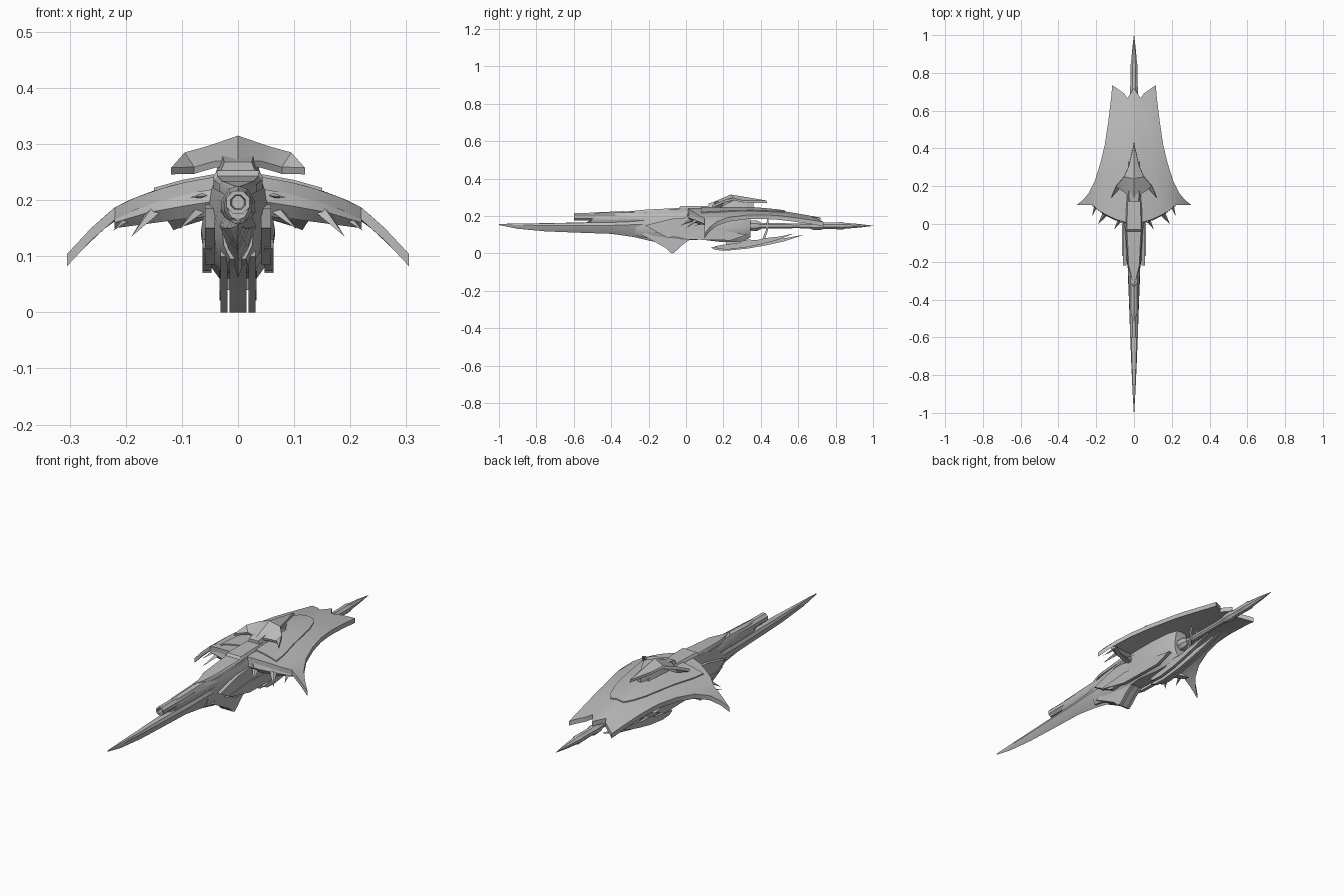
import bpy, bmesh, math
from mathutils import Vector

if "Cube" in bpy.data.objects:
    bpy.data.objects.remove(bpy.data.objects["Cube"])

grey = bpy.data.materials.new("plain_grey")
grey.diffuse_color = (0.5, 0.5, 0.5, 1)
grey.use_nodes = True
grey.node_tree.nodes["Principled BSDF"].inputs["Base Color"].default_value = grey.diffuse_color


def add(name, verts, faces):
    me = bpy.data.meshes.new(name)
    me.from_pydata([tuple(v) for v in verts], [], faces)
    bm = bmesh.new()
    bm.from_mesh(me)
    bmesh.ops.remove_doubles(bm, verts=bm.verts, dist=0.0004)
    bmesh.ops.recalc_face_normals(bm, faces=bm.faces)
    bm.to_mesh(me)
    bm.free()
    me.materials.append(grey)
    ob = bpy.data.objects.new(name, me)
    bpy.context.collection.objects.link(ob)
    return ob


def skin(name, rings, cap=True):
    """Join equal rings of points into a tube."""
    n = len(rings[0])
    verts = [p for r in rings for p in r]
    faces = [(i * n + j, i * n + (j + 1) % n, (i + 1) * n + (j + 1) % n, (i + 1) * n + j)
             for i in range(len(rings) - 1) for j in range(n)]
    if cap:
        faces += [tuple(range(n)), tuple(range(len(verts) - n, len(verts)))]
    return add(name, verts, faces)


def loft(name, half, stations, sweep=0):
    """Symmetric section lofted through stations (y, half width, top, bottom)."""
    prof = half + [(-x, z) for x, z in reversed(half) if x > 0]
    return skin(name, [[(x * w, y + sweep * abs(x), b + z * (t - b)) for x, z in prof]
                       for y, w, t, b in stations])


def lathe(name, rings, zc, n=8, cap=True):
    return skin(name, [[(r * math.cos(2 * math.pi * (k + .5) / n), y,
                         zc + r * math.sin(2 * math.pi * (k + .5) / n)) for k in range(n)]
                       for y, r in rings], cap)


def sheet(name, verts, faces, off):
    """Half sheet, thickened by an offset and mirrored across x."""
    n = len(verts)
    allv = list(verts) + [tuple(Vector(v) + Vector(off)) for v in verts]
    allf = list(faces) + [tuple(i + n for i in f) for f in faces]
    count = {}
    for f in faces:
        for a, b in zip(f, f[1:] + f[:1]):
            count.setdefault(frozenset((a, b)), []).append((a, b))
    for e in count.values():
        a, b = e[0]
        if len(e) == 1 and max(abs(verts[a][0]), abs(verts[b][0])) > 1e-5:
            allf.append((a, b, b + n, a + n))
    m = len(allv)
    allv += [(-x, y, z) for x, y, z in allv]
    allf += [tuple(i + m for i in f) for f in allf]
    return add(name, allv, allf)


def grid(rows):
    n = len(rows[0])
    return [p for r in rows for p in r], [
        (i * n + j, i * n + j + 1, (i + 1) * n + j + 1, (i + 1) * n + j)
        for i in range(len(rows) - 1) for j in range(n - 1)]


def slab(name, outline, x, hw):
    """Side outline (y, z) given a thickness in x."""
    return skin(name, [[(x + s * hw, y, z) for y, z in outline] for s in (-1, 1)])


def spike(name, base, tip, r):
    base, tip = Vector(base), Vector(tip)
    q = (tip - base).to_track_quat('Z', 'Y')
    ring = [base + q @ Vector((r * math.cos(a), .6 * r * math.sin(a), 0))
            for a in (0, math.pi / 2, math.pi, 3 * math.pi / 2)]
    return add(name, ring + [tip], [(0, 1, 2, 3)] + [(i, (i + 1) % 4, 4) for i in range(4)])


def lerp(table, v):
    for (a, p), (b, q) in zip(table, table[1:]):
        if v <= b:
            return p + (q - p) * max(0, (v - a) / (b - a))
    return table[-1][1]


# long front blade
loft("front_blade", [(0, 1), (.7, .97), (1, .72), (.55, .3), (0, 0)],
     [(-1, .001, .158, .152), (-.9, .007, .16, .132), (-.75, .014, .162, .118),
      (-.6, .02, .165, .112), (-.4, .027, .168, .105), (-.28, .032, .18, .088),
      (-.16, .034, .19, .06), (-.05, .034, .19, .06)])

# barrel with open bore and swept sleeves
lathe("barrel", [(-.56, .012), (-.6, .014), (-.6, .022), (-.55, .022), (-.4, .024), (-.2, .026)], .196)
octo = [(0, 1), (.6, .92), (1, .6), (1, .35), (.6, .08), (0, 0)]
for i, (y, w) in enumerate([(-.535, .024), (-.42, .027), (-.36, .03)]):
    loft(f"barrel_sleeve_{i}", octo,
         [(y, w - .005, .215 + i * .003, .165), (y + .03, w, .219 + i * .003, .158),
          (y + .2, w + .004, .226, .15)], sweep=.035)

# main body
loft("main_body", [(0, 1), (.65, .98), (.8, .85), (1, .42), (.9, .2), (.5, 0), (0, 0)],
     [(-.27, .028, .215, .095), (-.17, .042, .23, .075), (-.03, .055, .244, .07),
      (.08, .066, .247, .074), (.2, .066, .245, .06), (.3, .056, .238, .062),
      (.345, .04, .22, .085)])
loft("top_plate", [(0, 1), (.85, 1), (1, .7), (1, 0), (0, 0)],
     [(-.31, .006, .225, .2), (-.22, .033, .234, .215), (-.04, .043, .243, .22),
      (-.03, .044, .253, .22), (.12, .04, .254, .22), (.33, .03, .252, .22)])
for s in (-1, 1):
    slab("side_plate", [(-.22, .15), (-.08, .185), (.1, .2), (.21, .15), (.08, .1), (-.1, .085)],
         s * .05, .009)
    slab("lower_cheek", [(-.17, .115), (.0, .13), (.2, .12), (.33, .1), (.24, .07), (.0, .075)],
         s * .055, .008)

# keel hooks
keel = [(-.24, .1), (-.16, .058), (-.11, .03), (-.085, .006), (-.07, 0), (-.045, .02),
        (-.02, .045), (.03, .08), (.03, .12), (-.2, .12)]
slab("keel_centre", keel, 0, .015)
for s in (-1, 1):
    slab("keel_side", keel, s * .025, .006)

# broad curved shell
crown = [(0, .247), (.3, .247), (.4, .24), (.5, .23), (.6, .213), (.75, .186)]
drop = [(0, 0), (.05, .007), (.1, .016), (.15, .03), (.19, .045), (.22, .06), (.26, .095), (.305, .143)]
front_y = [(0, .01), (.05, .01), (.1, .025), (.18, .065), (.22, .1), (.27, .1), (.305, .1)]
rear_y = [(0, .72), (.035, .665), (.05, .69), (.115, .735)]
edge = [(0, .305), (.04, .272), (.1, .24), (.2, .208), (.35, .178), (.5, .155), (.7, .136), (.88, .122), (1, .115)]
spans = [0, .16, .31, .45, .6, .72, .86, 1]


def surface(x, y, lift=0):
    return (x, y, lerp(crown, y) - lerp(drop, x) + lift)


rows = []
for t in (0, .04, .1, .2, .35, .5, .6, .7, .8, .9, 1):
    row = []
    for u in spans:
        w = lerp(edge, t)
        y0, y1 = lerp(front_y, .305 * u), lerp(rear_y, .115 * u)
        row.append(surface(w * u, y0 + (y1 - y0) * t))
    rows.append(row)
sheet("shell", *grid(rows), (0, 0, -.022))

# raised inner panel on the shell
panel = [(.08, .15), (.15, .143), (.25, .122), (.35, .104), (.43, .085), (.49, .062), (.53, .036)]
sheet("shell_panel", *grid([[surface(w * u, y, .005) for u in (0, .33, .66, 1)] for y, w in panel]),
      (0, 0, -.012))

# skirt hanging under the front arc
skirt = [(.04, .225, .172), (.1, .212, .166), (.16, .198, .158), (.22, .17, .15)]
sheet("front_skirt", *grid([[(x, lerp(front_y, x) + .003 + d, z)
                             for d, z in ((0, a), (-.008, (a + b) / 2), (.01, b))]
                            for x, a, b in skirt]), (0, .025, 0))

# claws along the front edge
for s in (-1, 1):
    spike("outer_claw", (s * .148, .06, .182), (s * .19, .0, .135), .017)
    spike("inner_claw", (s * .06, .05, .19), (s * .105, -.03, .148), .018)
    spike("small_claw", (s * .2, .1, .165), (s * .222, .04, .146), .01)
    spike("shoulder_claw", (s * .045, .03, .21), (s * .085, .0, .205), .013)

# winged crest on top
crest = [(0, .43, .283), (0, .24, .315), (0, .13, .268), (.026, .31, .282), (.052, .25, .297),
         (.095, .2, .285), (.119, .14, .258), (.078, .185, .259), (.04, .16, .27)]
sheet("crest", crest, [(1, 0, 3, 4), (1, 4, 8, 2), (4, 5, 7, 8), (5, 6, 7)], (0, .004, -.012))
loft("crest_neck", [(0, 1), (.7, 1), (1, 0), (0, 0)],
     [(.12, .035, .268, .24), (.2, .042, .285, .24), (.28, .035, .285, .24), (.36, .01, .27, .24)])

# rear shaft and point
lathe("rear_shaft", [(.28, .02), (.4, .016), (.6, .014), (.66, .016), (.68, .023), (.72, .024),
                     (.735, .019), (.8, .02), (.84, .021), (.85, .017), (.92, .011), (1, .001)], .148)
lathe("shaft_collar", [(.33, .022), (.35, .03), (.38, .03), (.4, .02)], .148)

# lower crescents and their links
crescent = [(.13, .032), (.16, .018), (.22, .015), (.33, .026), (.43, .044), (.53, .066),
            (.63, .1), (.54, .084), (.46, .077), (.4, .066), (.34, .068), (.28, .05), (.2, .042)]
slab("lower_crescent", crescent, 0, .008)
for s in (-1, 1):
    slab("side_crescent", [(.15 + (y - .13) * .85, z + .006) for y, z in crescent], s * .026, .007)
    slab("rear_link", [(.405, .07), (.42, .072), (.437, .12), (.443, .2), (.435, .2), (.427, .125)],
         s * .018, .004)
slab("crescent_strut", [(.22, .04), (.3, .05), (.31, .09), (.2, .09)], 0, .02)

# smooth shading with crisp edges
bpy.ops.object.select_all(action='SELECT')
bpy.context.view_layer.objects.active = bpy.data.objects["shell"]
bpy.ops.object.shade_smooth_by_angle(angle=math.radians(25))
